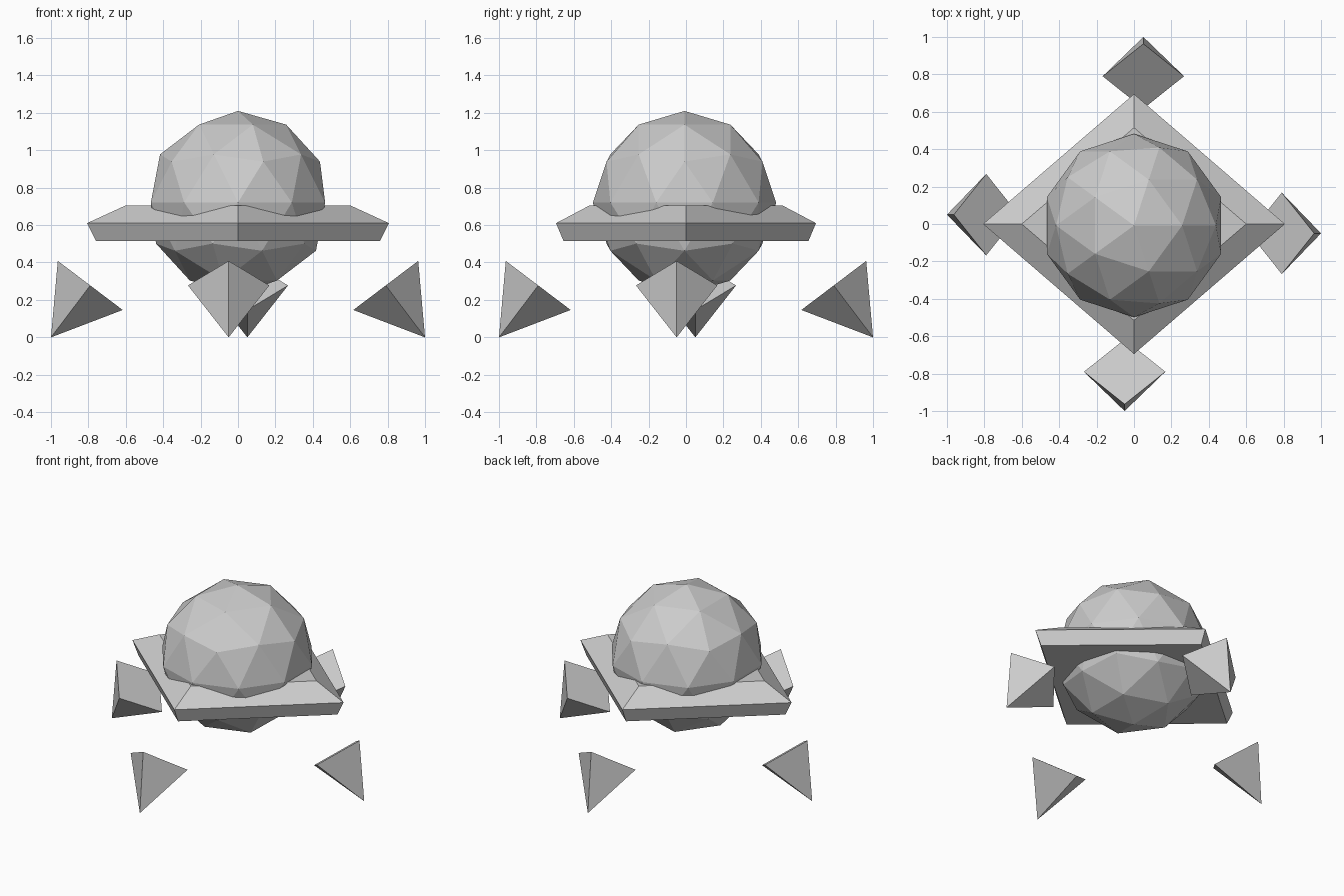
import bpy, bmesh
from math import pi, radians
from mathutils import Matrix, Vector

cube = bpy.data.objects.get("Cube")
if cube:
    bpy.data.objects.remove(cube, do_unlink=True)

GREY = 0.6
grey = bpy.data.materials.new("plain_grey")
grey.use_nodes = True
grey.diffuse_color = (GREY, GREY, GREY, 1)
grey.node_tree.nodes["Principled BSDF"].inputs["Base Color"].default_value = (GREY, GREY, GREY, 1)


def finish(name, bm):
    """Turn a bmesh into a flat-shaded grey object."""
    bmesh.ops.recalc_face_normals(bm, faces=bm.faces)
    mesh = bpy.data.meshes.new(name)
    bm.to_mesh(mesh)
    bm.free()
    mesh.materials.append(grey)
    obj = bpy.data.objects.new(name, mesh)
    bpy.context.scene.collection.objects.link(obj)
    return obj


# Faceted ball body
bm = bmesh.new()
bmesh.ops.create_icosphere(bm, subdivisions=2, radius=0.49,
                           matrix=Matrix.Translation((0, -0.008, 0.72)))
finish("body", bm)

# Diamond-shaped brim with sloped edges: (half width, half depth, height)
levels = [(0.76, 0.655, 0.515), (0.807, 0.695, 0.61), (0.6, 0.515, 0.705)]
bm = bmesh.new()
rings = [[bm.verts.new(p) for p in ((w, 0, z), (0, d, z), (-w, 0, z), (0, -d, z))]
         for w, d, z in levels]
for low, high in zip(rings, rings[1:]):
    for i in range(4):
        j = (i + 1) % 4
        bm.faces.new((low[i], low[j], high[j], high[i]))
bm.faces.new(rings[0][::-1])
bm.faces.new(rings[-1])
finish("brim", bm)

# Four square pyramids pointing down and outward, turned around the body
DEPTH, RADIUS = 0.348, 0.2175
tilt = Matrix.Rotation(radians(142.9), 4, "X")
place = Matrix.Translation(Vector((-0.05, -0.79, 0.277)))
for k, side in enumerate(("front", "left", "back", "right")):
    bm = bmesh.new()
    bmesh.ops.create_cone(bm, cap_ends=True, segments=4, radius1=RADIUS, radius2=0,
                          depth=DEPTH, matrix=Matrix.Translation((0, 0, DEPTH / 2)))
    bmesh.ops.remove_doubles(bm, verts=bm.verts, dist=0.0001)
    bm.transform(Matrix.Rotation(k * pi / 2, 4, "Z") @ place @ tilt)
    finish(side + "_foot", bm)
